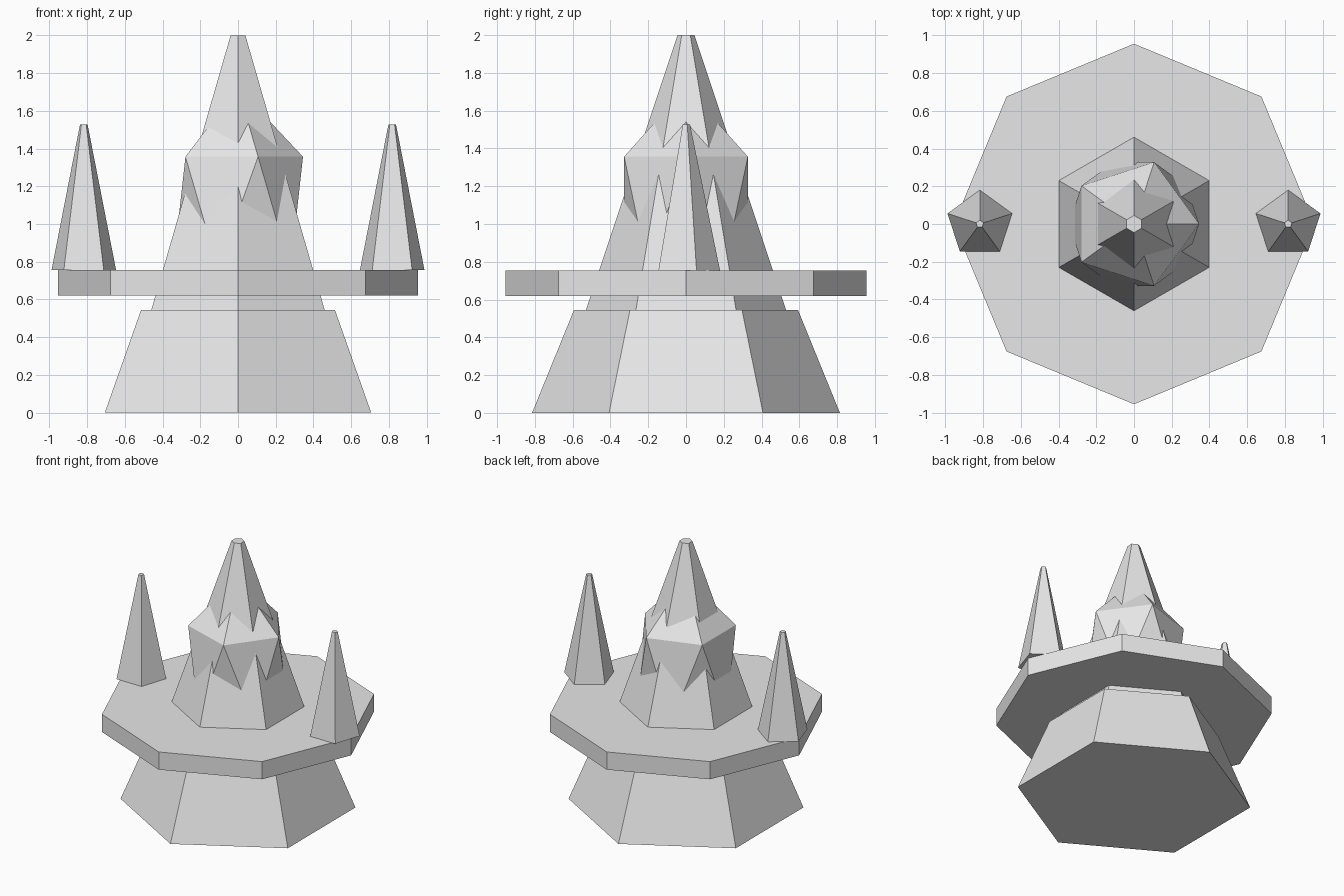
import bpy

if "Cube" in bpy.data.objects:
    bpy.data.objects.remove(bpy.data.objects["Cube"], do_unlink=True)

# One plain colour for the whole model
stone = bpy.data.materials.new("light_grey")
stone.use_nodes = True
GREY = (0.8, 0.8, 0.8, 1)
stone.diffuse_color = GREY
stone.node_tree.nodes["Principled BSDF"].inputs["Base Color"].default_value = GREY


def finish(name):
    obj = bpy.context.object
    obj.name = obj.data.name = name
    obj.data.materials.clear()
    obj.data.materials.append(stone)
    return obj


def tapered(name, sides, bottom, top, r_bottom, r_top, x=0):
    """Flat-sided frustum standing between two heights, one corner on +y."""
    bpy.ops.mesh.primitive_cone_add(
        vertices=sides, radius1=r_bottom, radius2=r_top,
        depth=top - bottom, location=(x, 0, (bottom + top) / 2))
    return finish(name)


# Hexagonal foot, tall central tower and octagonal platform
tapered("foot", 6, 0, 0.545, 0.815, 0.593)
tapered("tower", 6, 0.5, 2, 0.545, 0.045)
tapered("platform", 8, 0.62, 0.755, 0.955, 0.955)

# Five-sided side spires
for side, x in (("left", 0.817), ("right", -0.817)):
    tapered(side + "_spire", 5, 0.755, 1.528, 0.18, 0.021, x)

# Stretched icosahedron bulging out of the tower
bpy.ops.mesh.primitive_ico_sphere_add(subdivisions=1, radius=1, location=(0, 0, 1.06))
bulge = finish("tower_bulge")
bulge.scale = (0.385, 0.385, 0.663)
